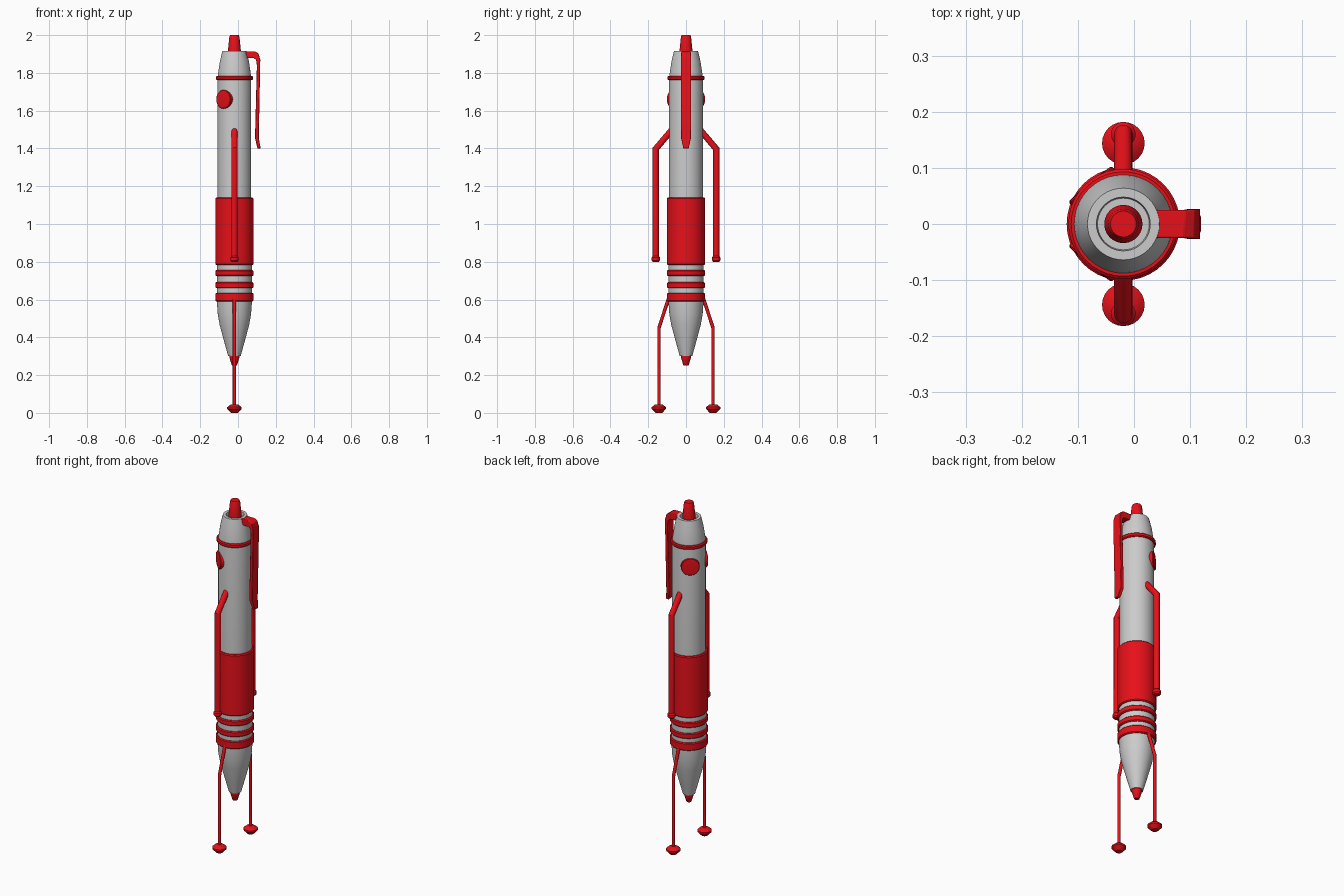
import bpy, bmesh, math
from mathutils import Matrix, Vector

if "Cube" in bpy.data.objects:
    bpy.data.objects.remove(bpy.data.objects["Cube"])

CX = -0.019  # pen axis
red = bpy.data.materials.new("red")
red.diffuse_color = (0.8, 0.005, 0.01, 1)
red.use_nodes = True
red.node_tree.nodes["Principled BSDF"].inputs["Base Color"].default_value = red.diffuse_color


def finish(name, bm, mat=None, angle=30):
    bmesh.ops.recalc_face_normals(bm, faces=bm.faces)
    me = bpy.data.meshes.new(name)
    bm.to_mesh(me)
    bm.free()
    ob = bpy.data.objects.new(name, me)
    bpy.context.collection.objects.link(ob)
    if mat:
        me.materials.append(mat)
    bpy.ops.object.select_all(action='DESELECT')
    ob.select_set(True)
    bpy.context.view_layer.objects.active = ob
    bpy.ops.object.shade_smooth_by_angle(angle=math.radians(angle))
    return ob


def lathe(name, profile, mat=None, matrix=None, n=40):
    """Revolve (radius, height) points round z; ends are capped."""
    bm = bmesh.new()
    rings = [[bm.verts.new((r * math.cos(2 * math.pi * i / n),
                            r * math.sin(2 * math.pi * i / n), z))
              for i in range(n)] for r, z in profile]
    for a, b in zip(rings, rings[1:]):
        for i in range(n):
            j = (i + 1) % n
            bm.faces.new((a[i], a[j], b[j], b[i]))
    bm.faces.new(rings[0])
    bm.faces.new(rings[-1])
    bm.transform(matrix or Matrix.Translation((CX, 0, 0)))
    return finish(name, bm, mat)


def rod(name, pts, radius):
    """Round rod along a polyline in the plane x = CX."""
    n = 16
    bm = bmesh.new()
    rings = []
    for k, (y, z) in enumerate(pts):
        p = Vector((y, z))
        dirs = []
        if k > 0:
            dirs.append((p - Vector(pts[k - 1])).normalized())
        if k < len(pts) - 1:
            dirs.append((Vector(pts[k + 1]) - p).normalized())
        t = sum(dirs, Vector((0, 0))).normalized()
        s = radius / t.dot(dirs[0])  # mitred elbow
        ring = []
        for i in range(n):
            a = 2 * math.pi * i / n
            ring.append(bm.verts.new((CX + radius * math.cos(a),
                                      y - t.y * s * math.sin(a),
                                      z + t.x * s * math.sin(a))))
        rings.append(ring)
    for a, b in zip(rings, rings[1:]):
        for i in range(n):
            j = (i + 1) % n
            bm.faces.new((a[i], a[j], b[j], b[i]))
    bm.faces.new(rings[0])
    bm.faces.new(rings[-1])
    finish(name, bm, red)


# Barrel with tapered nose and recessed top
lathe("barrel", [(0.033, 0.30), (0.055, 0.38), (0.078, 0.465), (0.088, 0.52),
                 (0.093, 0.59), (0.093, 0.78), (0.089, 1.14), (0.089, 1.77),
                 (0.086, 1.80), (0.077, 1.86), (0.064, 1.915),
                 (0.048, 1.915), (0.046, 1.895)])
lathe("tip", [(0.012, 0.25), (0.014, 0.252), (0.027, 0.295), (0.027, 0.305)], red)
lathe("push_button", [(0.034, 1.89), (0.034, 1.92), (0.027, 1.99), (0.023, 2.0)], red)

# Grip sleeve and trim rings
def band(name, z0, z1, r=0.101, b=0.005):
    lathe(name, [(0.08, z0), (r - b, z0), (r, z0 + b),
                 (r, z1 - b), (r - b, z1), (0.08, z1)], red)

band("grip_sleeve", 0.782, 1.14)
band("upper_ring", 1.762, 1.784, 0.098)
band("grip_ring_top", 0.724, 0.756)
band("grip_ring_middle", 0.66, 0.692)
band("grip_ring_bottom", 0.59, 0.636)

# Pair of portholes towards the left side
for s, side in ((-1, "front"), (1, "back")):
    n = Vector((-0.64, s * 0.77, 0)).normalized()
    m = Matrix.Translation((CX, 0, 1.66)) @ n.to_track_quat('Z', 'Y').to_matrix().to_4x4()
    lathe("porthole_" + side, [(0.05, 0.06), (0.05, 0.09), (0.047, 0.093),
                               (0.025, 0.095)], red, m, 32)

# Side arms and landing legs
for s, side in ((-1, "front"), (1, "back")):
    rod("side_arm_" + side, [(s * 0.075, 1.498), (s * 0.16, 1.398), (s * 0.16, 0.815)], 0.0165)
    lathe("arm_cap_" + side, [(0.016, 0.80), (0.022, 0.807), (0.022, 0.823), (0.016, 0.83)],
          red, Matrix.Translation((CX, s * 0.16, 0)), 20)
    rod("landing_leg_" + side, [(s * 0.088, 0.62), (s * 0.143, 0.45), (s * 0.143, 0.03)], 0.009)
    lathe("landing_foot_" + side, [(0.018, 0.0), (0.038, 0.021), (0.038, 0.03),
                                   (0.022, 0.043), (0.01, 0.045)],
          red, Matrix.Translation((CX, s * 0.144, 0)), 24)

# Pocket clip: outer point, inner point, half width
sections = [((0.03, 1.914), (0.03, 1.878), 0.025),
            ((0.09, 1.914), (0.085, 1.878), 0.025),
            ((0.108, 1.903), (0.096, 1.868), 0.026),
            ((0.118, 1.87), (0.10, 1.84), 0.027),
            ((0.110, 1.455), (0.09, 1.455), 0.026),
            ((0.120, 1.40), (0.103, 1.40), 0.014)]
bm = bmesh.new()
rings = [[bm.verts.new((p[0], y, p[1])) for p, y in
          ((o, -w), (o, w), (i, w), (i, -w))] for o, i, w in sections]
for a, b in zip(rings, rings[1:]):
    for k in range(4):
        j = (k + 1) % 4
        bm.faces.new((a[k], a[j], b[j], b[k]))
bm.faces.new(rings[0])
bm.faces.new(rings[-1])
clip = finish("pocket_clip", bm, red)
bev = clip.modifiers.new("bevel", 'BEVEL')
bev.width = 0.003
bev.segments = 2
